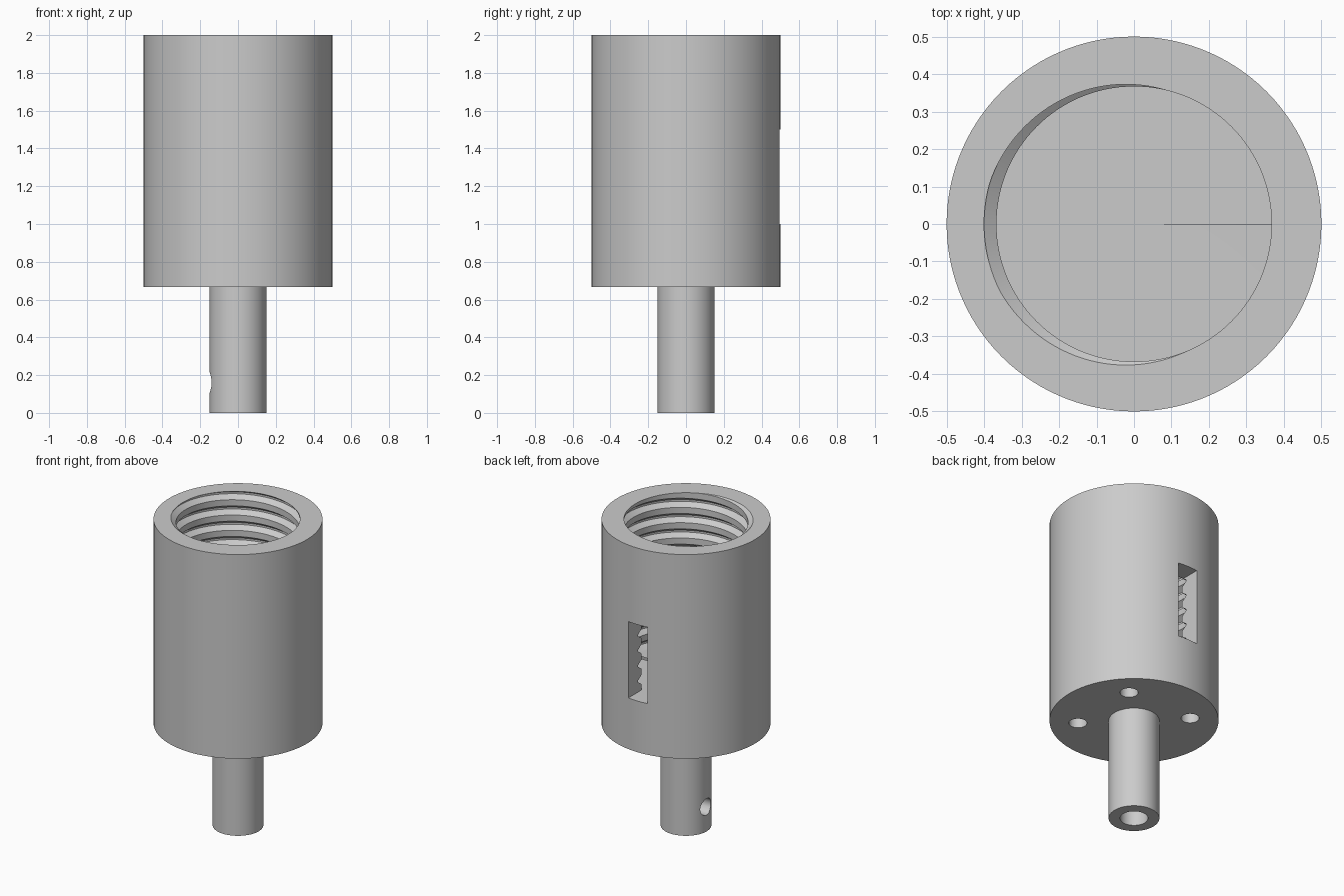
import bpy, bmesh, math
from mathutils import Matrix

cube = bpy.data.objects.get("Cube")
if cube:
    bpy.data.objects.remove(cube, do_unlink=True)

SIDES = 120
PITCH, MINOR, MAJOR = 0.1, 0.367, 0.4      # internal thread
FLAT, HALF = 0.006, 0.03                   # groove root and mouth half widths
FLOOR, TOP, STEP = 1.0, 2.0, 0.667
HOLE = 0.054

grey = bpy.data.materials.new("plain grey")
grey.use_nodes = True
grey.diffuse_color = (0.6, 0.6, 0.6, 1)
grey.node_tree.nodes["Principled BSDF"].inputs["Base Color"].default_value = (0.6, 0.6, 0.6, 1)


def make_object(name, bm):
    bmesh.ops.recalc_face_normals(bm, faces=bm.faces)
    mesh = bpy.data.meshes.new(name)
    bm.to_mesh(mesh)
    bm.free()
    mesh.materials.append(grey)
    obj = bpy.data.objects.new(name, mesh)
    bpy.context.collection.objects.link(obj)
    return obj


def groove_height(angle):
    return TOP + PITCH * (angle - math.radians(185)) / math.tau


def thread_radius(angle, z):
    d = abs((z - groove_height(angle) + PITCH / 2) % PITCH - PITCH / 2)
    slope = min(max((d - FLAT) / (HALF - FLAT), 0), 1)
    return MAJOR + (MINOR - MAJOR) * slope


def column(angle):
    # Section from the shaft bore, round the outside, down the thread to the floor
    points = [(0, STEP), (0.083, STEP), (0.083, 0), (0.15, 0), (0.15, STEP), (0.5, STEP), (0.5, TOP)]
    for k in range(12):
        centre = groove_height(angle) + PITCH * (1 - k)
        for offset in (HALF, FLAT, -FLAT, -HALF):
            z = min(max(centre + offset, FLOOR), TOP)
            points.append((thread_radius(angle, z), z))
    return points + [(0, FLOOR)]


# Threaded socket with its shaft, as one swept section
bm = bmesh.new()
columns = []
for i in range(SIDES + 1):
    a = math.tau * i / SIDES
    columns.append([bm.verts.new((r * math.cos(a), r * math.sin(a), z)) for r, z in column(a)])
for left, right in zip(columns, columns[1:]):
    for j in range(len(left) - 1):
        bm.faces.new((left[j], right[j], right[j + 1], left[j + 1]))
bmesh.ops.remove_doubles(bm, verts=bm.verts, dist=1e-4)
body = make_object("threaded_socket", bm)


def cut(bm):
    cutter = make_object("cutter", bm)
    cutter.hide_render = True
    mod = body.modifiers.new("cut", 'BOOLEAN')
    mod.operation = 'DIFFERENCE'
    mod.solver = 'EXACT'
    mod.object = cutter
    bpy.ops.object.modifier_apply(modifier=mod.name)
    bpy.data.objects.remove(cutter, do_unlink=True)


def cylinder(length, matrix):
    bm = bmesh.new()
    bmesh.ops.create_cone(bm, cap_ends=True, segments=32, radius1=HOLE, radius2=HOLE,
                          depth=length, matrix=matrix)
    return bm


bpy.ops.object.select_all(action='DESELECT')
bpy.context.view_layer.objects.active = body
body.select_set(True)

# Window through the back wall
bm = bmesh.new()
bmesh.ops.create_cube(bm, size=1, matrix=Matrix.Translation((0, 0.45, 1.2505))
                      @ Matrix.Diagonal((0.14, 0.3, 0.499, 1)))
cut(bm)

# Four blind holes under the socket
for k in range(4):
    a = math.radians(45 + 90 * k)
    cut(cylinder(0.5, Matrix.Translation((math.cos(a) / 3, math.sin(a) / 3, STEP))))

# Cross hole in the shaft, on one side only
cut(cylinder(0.3, Matrix.Translation((-0.16, 0, 0.16)) @ Matrix.Rotation(math.pi / 2, 4, 'Y')))

bpy.ops.object.shade_smooth_by_angle(angle=math.radians(25))
